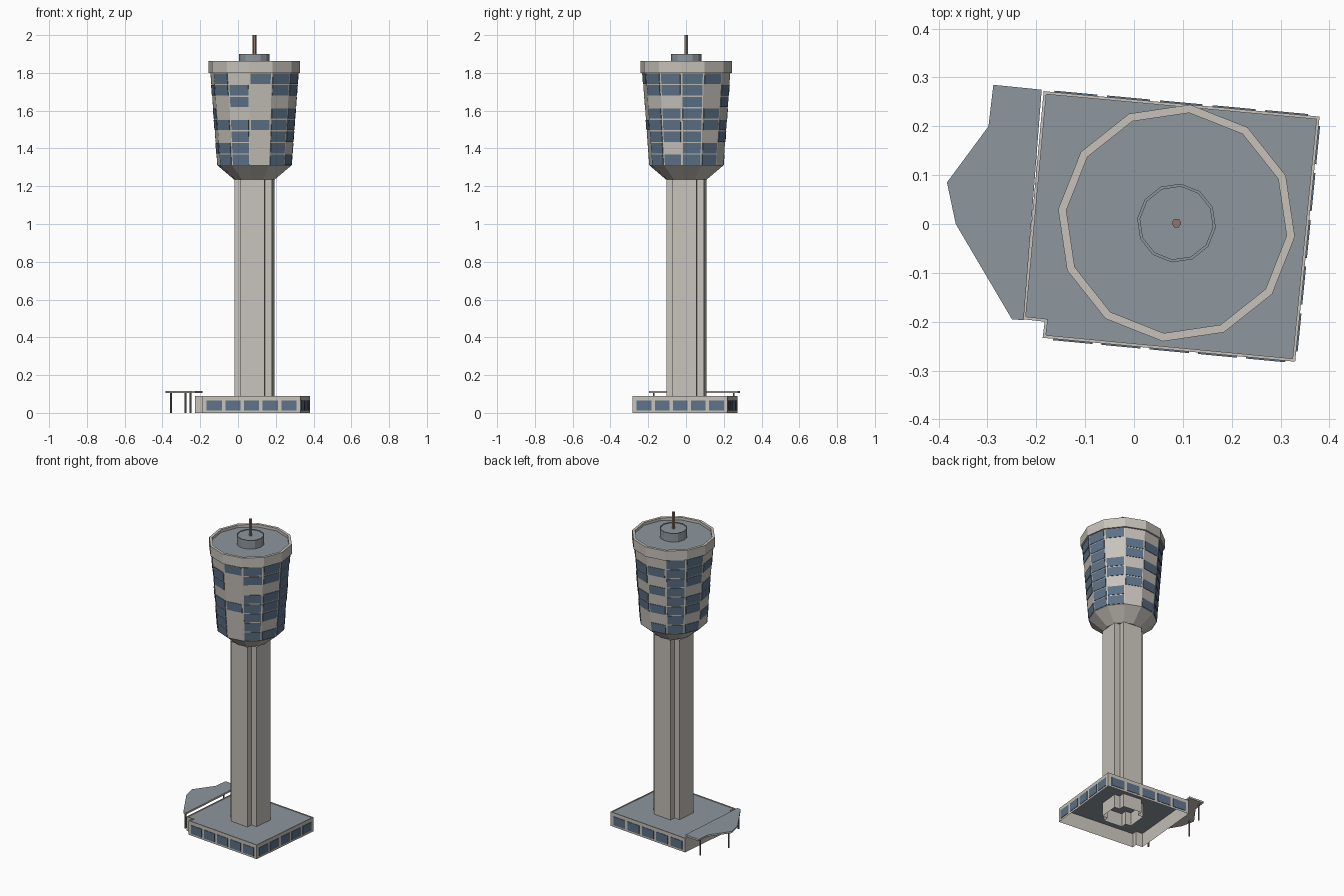
import bpy, bmesh, math
from mathutils import Vector

cube = bpy.data.objects.get("Cube")
if cube:
    bpy.data.objects.remove(cube, do_unlink=True)


def material(name, rgb):
    m = bpy.data.materials.new(name)
    m.use_nodes = True
    m.diffuse_color = (*rgb, 1)
    m.node_tree.nodes["Principled BSDF"].inputs["Base Color"].default_value = (*rgb, 1)
    return m


WALL = material("warm_concrete", (0.57, 0.54, 0.49))
ROOF = material("grey_roof", (0.27, 0.31, 0.34))
GLASS = material("blue_glass", (0.11, 0.17, 0.245))
MAST = material("brown_metal", (0.28, 0.19, 0.14))
POST = material("grey_metal", (0.2, 0.18, 0.16))

CENTRE = Vector((0.087, 0.002))
TURN = math.radians(-5.7)


def finish(name, bm, mats):
    mesh = bpy.data.meshes.new(name)
    bm.to_mesh(mesh)
    bm.free()
    for m in mats:
        mesh.materials.append(m)
    ob = bpy.data.objects.new(name, mesh)
    bpy.context.collection.objects.link(ob)
    return ob


def loft(name, rings, mats, bottom=True, top=True, top_mat=0):
    """Join rings of (outline, z) with side faces and optional caps."""
    bm = bmesh.new()
    loops = [[bm.verts.new((p[0], p[1], z)) for p in pts] for pts, z in rings]
    n = len(loops[0])
    for low, high in zip(loops, loops[1:]):
        for i in range(n):
            j = (i + 1) % n
            bm.faces.new((low[i], low[j], high[j], high[i]))
    if bottom:
        bm.faces.new(loops[0][::-1])
    if top:
        bm.faces.new(loops[-1]).material_index = top_mat
    return finish(name, bm, mats)


def ring(radius, sides=12, turn=math.radians(-6.6), centre=CENTRE):
    return [centre + Vector((math.cos(a), math.sin(a))) * radius
            for a in (turn + math.tau * i / sides for i in range(sides))]


def inset(outline, d):
    """Move every edge of a counter-clockwise outline inward by d."""
    result = []
    for i, p in enumerate(outline):
        a = (p - outline[i - 1]).normalized()
        b = (outline[(i + 1) % len(outline)] - p).normalized()
        na, nb = Vector((-a.y, a.x)), Vector((-b.y, b.x))
        result.append(p + (na + nb) * d / (1 + na.dot(nb)))
    return result


def add_pane(bm, quad, u0, u1, v0, v1, depth=0.003):
    """Thin glass plate on part of a quad (bottom left, bottom right, top right, top left)."""
    bl, br, tr, tl = quad
    normal = (br - bl).cross(tl - bl).normalized()
    flat = [bl.lerp(br, u).lerp(tl.lerp(tr, u), v)
            for u, v in ((u0, v0), (u1, v0), (u1, v1), (u0, v1))]
    back = [bm.verts.new(p) for p in flat]
    front = [bm.verts.new(p + normal * depth) for p in flat]
    bm.faces.new(front)
    for i in range(4):
        j = (i + 1) % 4
        bm.faces.new((back[i], back[j], front[j], front[i]))


def wall_quad(low, high, i, z0, z1):
    j = (i + 1) % len(low)
    return [Vector((*p, z)) for p, z in
            ((low[i], z0), (low[j], z0), (high[j], z1), (high[i], z1))]


# Base building: open underneath, with a low rim around the roof
base = [Vector(p) for p in ((-0.187, -0.233), (0.33, -0.282), (0.38, 0.22),
                            (-0.185, 0.272), (-0.228, -0.195), (-0.183, -0.2))]
inner = inset(base, 0.006)
loft("base_building", [(base, 0), (base, 0.09), (inner, 0.09), (inner, 0.086)],
     [WALL, ROOF], bottom=False, top_mat=1)

bm = bmesh.new()
for side in range(3):
    quad = wall_quad(base, base, side, 0, 0.09)
    for k in range(5):
        u = 0.042 + 0.191 * k
        add_pane(bm, quad, u, u + 0.155, 0.14, 0.74)
finish("base_windows", bm, [GLASS])

# Entrance canopy on thin posts
canopy = [Vector(p) for p in ((-0.25, -0.195), (-0.226, -0.197), (-0.189, 0.275),
                              (-0.288, 0.285), (-0.298, 0.2), (-0.383, 0.085),
                              (-0.365, 0.0))]
loft("canopy", [(canopy, 0.105), (canopy, 0.116)], [WALL, ROOF], top_mat=1)
for k, spot in enumerate(((-0.252, -0.17), (-0.355, 0.075), (-0.278, 0.253))):
    post = ring(0.005, 6, 0, Vector(spot))
    loft(f"canopy_post_{k + 1}", [(post, 0), (post, 0.105)], [POST])

# Shaft: square with notched corners
arm, half = 0.063, 0.1
shaft = []
for quarter in range(4):
    turn = TURN + quarter * math.pi / 2
    c, s = math.cos(turn), math.sin(turn)
    for x, y in ((half, -arm), (half, arm), (arm, arm)):
        shaft.append(CENTRE + Vector((x * c - y * s, x * s + y * c)))
loft("shaft", [(shaft, 0), (shaft, 1.235)], [WALL], bottom=False, top=False)

# Tower head: funnel, flared cabin, parapet with sunken roof
low, high = ring(0.197), ring(0.234)
Z0, Z1 = 1.31, 1.80
loft("head_funnel", [(ring(0.108), 1.235), (low, Z0)], [WALL], top=False)
loft("head_cabin", [(low, Z0), (high, Z1)], [WALL], bottom=False, top=False)
loft("head_parapet", [(high, Z1), (ring(0.244), Z1), (ring(0.244), 1.862),
                      (ring(0.227), 1.862), (ring(0.227), 1.845)],
     [WALL, ROOF], bottom=False, top_mat=1)

# Cabin windows: rows from the top for each facet, counted round from +x
PATTERN = ["12345678", "14578", "2356", "2468", "12345678", "123568",
           "2457", "12578", "235678", "15", "1245678", "124568"]
bm = bmesh.new()
for facet, rows in enumerate(PATTERN):
    quad = wall_quad(low, high, facet, Z0, Z1)
    for row in rows:
        v = 1 - int(row) / 8
        add_pane(bm, quad, 0.05, 0.95, v + 0.006, v + 0.117)
finish("cabin_windows", bm, [GLASS])

# Rooftop plant drum and mast
drum = ring(0.081, 12, math.radians(-6.6))
drum_in = ring(0.075, 12, math.radians(-6.6))
loft("roof_drum", [(drum, 1.845), (drum, 1.9), (drum_in, 1.9), (drum_in, 1.896)],
     [ROOF], bottom=False)
mast = ring(0.01, 6, 0)
loft("mast", [(mast, 1.89), (mast, 2.0)], [MAST])
